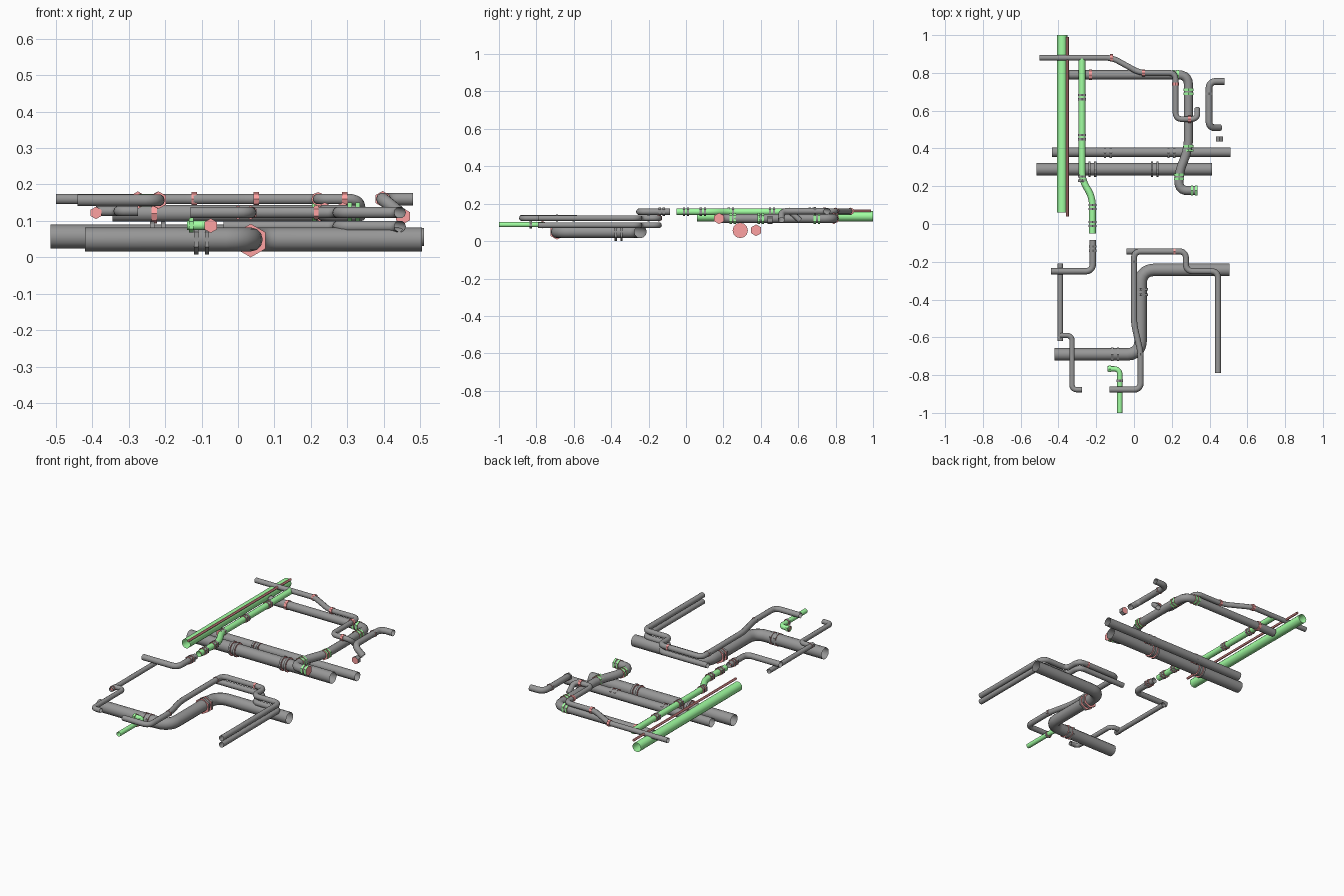
import bpy, math
from mathutils import Vector

if "Cube" in bpy.data.objects:
    bpy.data.objects.remove(bpy.data.objects["Cube"])


def material(name, color):
    m = bpy.data.materials.new(name)
    m.diffuse_color = color
    m.use_nodes = True
    m.node_tree.nodes["Principled BSDF"].inputs["Base Color"].default_value = m.diffuse_color
    return m


GREY = material("dark_grey_metal", (0.31, 0.31, 0.31, 1))
GREEN = material("green_paint", (0.36, 1.0, 0.36, 1))
RED = material("red_paint", (1.0, 0.36, 0.36, 1))


def rounded(points, bend):
    """Replace each inner corner of the path by a short arc."""
    pts = [Vector(p) for p in points]
    out = [pts[0]]
    for a, b, c in zip(pts, pts[1:], pts[2:]):
        d = min(bend, (a - b).length * 0.45, (c - b).length * 0.45)
        s, e = b + (a - b).normalized() * d, b + (c - b).normalized() * d
        for i in range(6):
            t = i / 5
            w = 2 * t * (1 - t) * 0.82
            u, v = (1 - t) ** 2, t ** 2
            out.append((s * u + b * w + e * v) / (u + w + v))
    return out + [pts[-1]]


def pipe(name, path, z, r, mat=GREY, bend=None, res=3):
    """Open round tube swept along a path; points may carry their own z."""
    pts = rounded([(p[0], p[1], p[2] if len(p) > 2 else z) for p in path], bend or r * 2.2)
    cu = bpy.data.curves.new(name, 'CURVE')
    cu.dimensions = '3D'
    cu.bevel_depth = r
    cu.bevel_resolution = res
    cu.use_fill_caps = False
    sp = cu.splines.new('POLY')
    sp.points.add(len(pts) - 1)
    for q, p in zip(sp.points, pts):
        q.co = (*p, 1)
    ob = bpy.data.objects.new(name, cu)
    bpy.context.collection.objects.link(ob)
    bpy.ops.object.select_all(action='DESELECT')
    ob.select_set(True)
    bpy.context.view_layer.objects.active = ob
    bpy.ops.object.convert(target='MESH')
    ob = bpy.context.object
    ob.data.materials.clear()
    ob.data.materials.append(mat)
    bpy.ops.object.shade_smooth_by_angle(angle=math.radians(50))


def ring(name, x, y, z, r, axis, mat=GREY, width=0.012, sides=6):
    """Short collar around a pipe along the x or y axis, with red end faces."""
    rot = (math.pi / 2, 0, math.pi / 2 if axis == 'x' else 0)
    bpy.ops.mesh.primitive_cylinder_add(vertices=sides, radius=r, depth=width,
                                        location=(x, y, z), rotation=rot)
    ob = bpy.context.object
    ob.name = name
    ob.data.materials.append(mat)
    ob.data.materials.append(RED)
    for f in ob.data.polygons:
        if abs(f.normal.z) > 0.5:
            f.material_index = 1


def flange(name, x, y, z, r, axis, mat=GREY, gap=0.022, sides=6):
    """Pair of facing collars."""
    for s in (-0.5, 0.5):
        dx, dy = (s * gap, 0) if axis == 'x' else (0, s * gap)
        ring(name, x + dx, y + dy, z, r, axis, mat, sides=sides)


# Front: large low pipe with flanges
pipe("main_pipe_front", [(-.42, -.69), (.035, -.69), (.035, -.243), (.505, -.243)], .049, .033, bend=.07, res=4)
flange("main_flange", -.10, -.69, .049, .041, 'x', gap=.03)
flange("main_flange", .035, -.36, .046, .046, 'y', gap=.03)

# Front: stacked thin pipes sharing the right-hand route
route = [(.275, -.145), (.275, -.25), (.445, -.25), (.445, -.79)]
pipe("thin_pipe_lower", [(-.04, -.145)] + route, .085, .016)
pipe("thin_pipe_upper", [(-.13, -.877), (.035, -.877), (.035, -.68), (0, -.53), (0, -.145)] + route, .123, .016)
ring("thin_pipe_collar", 0, -.20, .123, .019, 'y')
ring("thin_pipe_collar", .035, -.69, .123, .019, 'y')
ring("thin_pipe_collar", .215, -.145, .123, .019, 'x', RED)

# Front left: thin pipes
pipe("left_straight_pipe", [(-.39, -.21), (-.39, -.62)], .12, .014)
ring("left_straight_collar", -.39, -.60, .122, .017, 'y')
pipe("left_bent_pipe", [(-.39, -.59), (-.328, -.59), (-.328, -.877), (-.275, -.877)], .127, .014)
pipe("left_feed_pipe", [(-.44, -.25), (-.218, -.25), (-.218, -.085)], .157, .017)
flange("left_feed_flange", -.218, -.13, .157, .024, 'y')

# Front: green outlet
pipe("green_outlet", [(-.075, -1), (-.075, -.767), (-.14, -.767)], .088, .014, GREEN)
ring("green_outlet_flange", -.075, -.83, .087, .020, 'y')
ring("green_outlet_flange", -.128, -.767, .088, .020, 'x', GREEN)

# Back: two large straight pipes
pipe("main_pipe_back", [(-.515, .29), (.413, .29)], .057, .033, res=4)
pipe("second_pipe_back", [(-.435, .38), (.51, .38)], .056, .026)
for x in (-.22, .11):
    flange("main_back_flange", x, .29, .057, .041, 'x', gap=.03, sides=12)
for x in (-.138, .198):
    flange("second_back_flange", x, .375, .058, .031, 'x', gap=.03)

# Back left: green duct and the slim line beside it
pipe("green_duct", [(-.38, .06), (-.38, 1)], .133, .027, GREEN, res=4)
pipe("slim_line", [(-.352, .04), (-.352, .99)], .163, .007, RED, res=1)

# Back left: green pipe with an offset
pipe("green_offset_pipe", [(-.275, .885), (-.275, .235), (-.22, .14), (-.22, -.05)], .157, .018, GREEN)
for x, y in ((-.275, .672), (-.275, .46), (-.275, .24), (-.22, .09), (-.22, 0)):
    flange("green_offset_flange", x, y, .157, .024, 'y')

# Back: upper thin pipe
pipe("upper_thin_pipe", [(-.5, .88), (-.115, .88), (.03, .80), (.22, .80), (.22, .555), (.335, .555),
                         (.335, .61, .11)], .16, .015)
for x, y, a in ((-.12, .88, 'x'), (.05, .80, 'x'), (.22, .74, 'y'), (.293, .555, 'x')):
    ring("upper_thin_collar", x, y, .16, .019, a, RED, .016, 8)

# Back: medium pipe
pipe("medium_pipe", [(-.345, .79), (.288, .79), (.288, .40), (.238, .27), (.238, .177), (.335, .177)],
     .121, .024, bend=.05)
ring("medium_collar", -.23, .79, .121, .028, 'x', RED, .016, 8)
for x, y, a in ((.22, .79, 'x'), (.288, .70, 'y'), (.288, .40, 'y'), (.238, .25, 'y'), (.318, .177, 'x')):
    flange("medium_flange", x, y, .121, .030, a, GREEN)

# Back right: detached bent pipe dropping towards a short coupling
pipe("right_bent_pipe", [(.48, .755), (.397, .755), (.397, .51), (.455, .51, .112)], .16, .018, bend=.04)
ring("right_bent_collar", .397, .69, .16, .022, 'y')
ring("right_coupling", .453, .45, .113, .022, 'y', GREY, .026)
